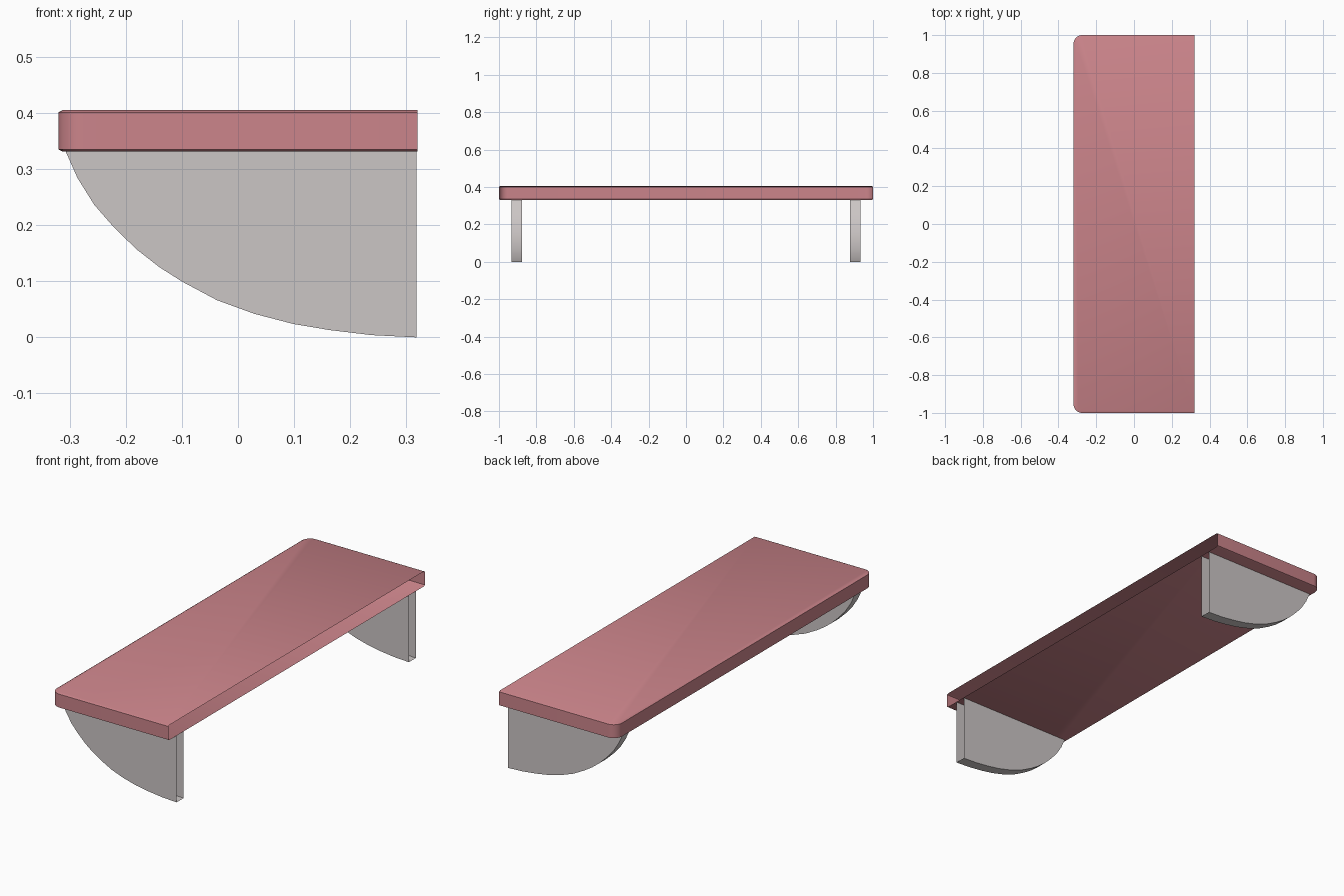
import bpy, bmesh, math

if "Cube" in bpy.data.objects:
    bpy.data.objects.remove(bpy.data.objects["Cube"])


def material(name, rgb):
    m = bpy.data.materials.new(name)
    m.diffuse_color = (*rgb, 1.0)
    m.use_nodes = True
    m.node_tree.nodes["Principled BSDF"].inputs["Base Color"].default_value = m.diffuse_color
    return m


def finish(name, bm, mat, angle=35):
    me = bpy.data.meshes.new(name)
    bm.normal_update()
    bm.to_mesh(me)
    bm.free()
    me.materials.append(mat)
    ob = bpy.data.objects.new(name, me)
    bpy.context.collection.objects.link(ob)
    bpy.ops.object.select_all(action='DESELECT')
    ob.select_set(True)
    bpy.context.view_layer.objects.active = ob
    bpy.ops.object.shade_smooth_by_angle(angle=math.radians(angle))
    return ob


pink = material("dusty pink", (0.60, 0.232, 0.257))
grey = material("warm grey", (0.60, 0.562, 0.558))

HX, HY = 0.32, 1.0
Z0, Z1 = 0.331, 0.405
RADIUS, INSET, LIP = 0.045, 0.008, 0.004


# Board outline: open at the wall side (+x), rounded at the two front corners
def outline(d):
    r = RADIUS - d
    cx, cy = -HX + RADIUS, HY - RADIUS
    pts = [(HX, HY - d)]
    for sy, start in ((1, 90), (-1, 180)):
        for i in range(9):
            a = math.radians(start + i * 90 / 8)
            pts.append((cx + r * math.cos(a), sy * cy + r * math.sin(a)))
    pts.append((HX, -HY + d))
    return pts


# Shelf board: hollow, with a small chamfer at top and bottom, no wall-side face
bm = bmesh.new()
rings = [[bm.verts.new((x, y, z)) for x, y in outline(d)]
         for z, d in ((Z0, INSET), (Z0 + LIP, 0), (Z1 - LIP, 0), (Z1, INSET))]
for lo, hi in zip(rings, rings[1:]):
    for i in range(len(lo) - 1):
        bm.faces.new((lo[i], lo[i + 1], hi[i + 1], hi[i]))
bm.faces.new(rings[-1])
bm.faces.new(rings[0][::-1])
finish("shelf_board", bm, pink)

# Brackets: curved profile, open against the wall and the board
CURVE = [(-0.307, Z0), (-0.286, 0.284), (-0.256, 0.236), (-0.222, 0.197),
         (-0.181, 0.157), (-0.140, 0.125), (-0.099, 0.099), (-0.037, 0.066),
         (0.029, 0.042), (0.098, 0.024), (0.163, 0.013), (0.238, 0.004),
         (0.318, 0.0)]


def bracket(name, y0, y1):
    bm = bmesh.new()
    a, b = [[bm.verts.new((x, y, z)) for x, z in CURVE + [(0.318, Z0)]]
            for y in (y0, y1)]
    bm.faces.new(a)
    bm.faces.new(b[::-1])
    for i in range(len(CURVE) - 1):
        bm.faces.new((b[i], b[i + 1], a[i + 1], a[i]))
    finish(name, bm, grey)


bracket("near_bracket", -0.932, -0.878)
bracket("far_bracket", 0.878, 0.932)
